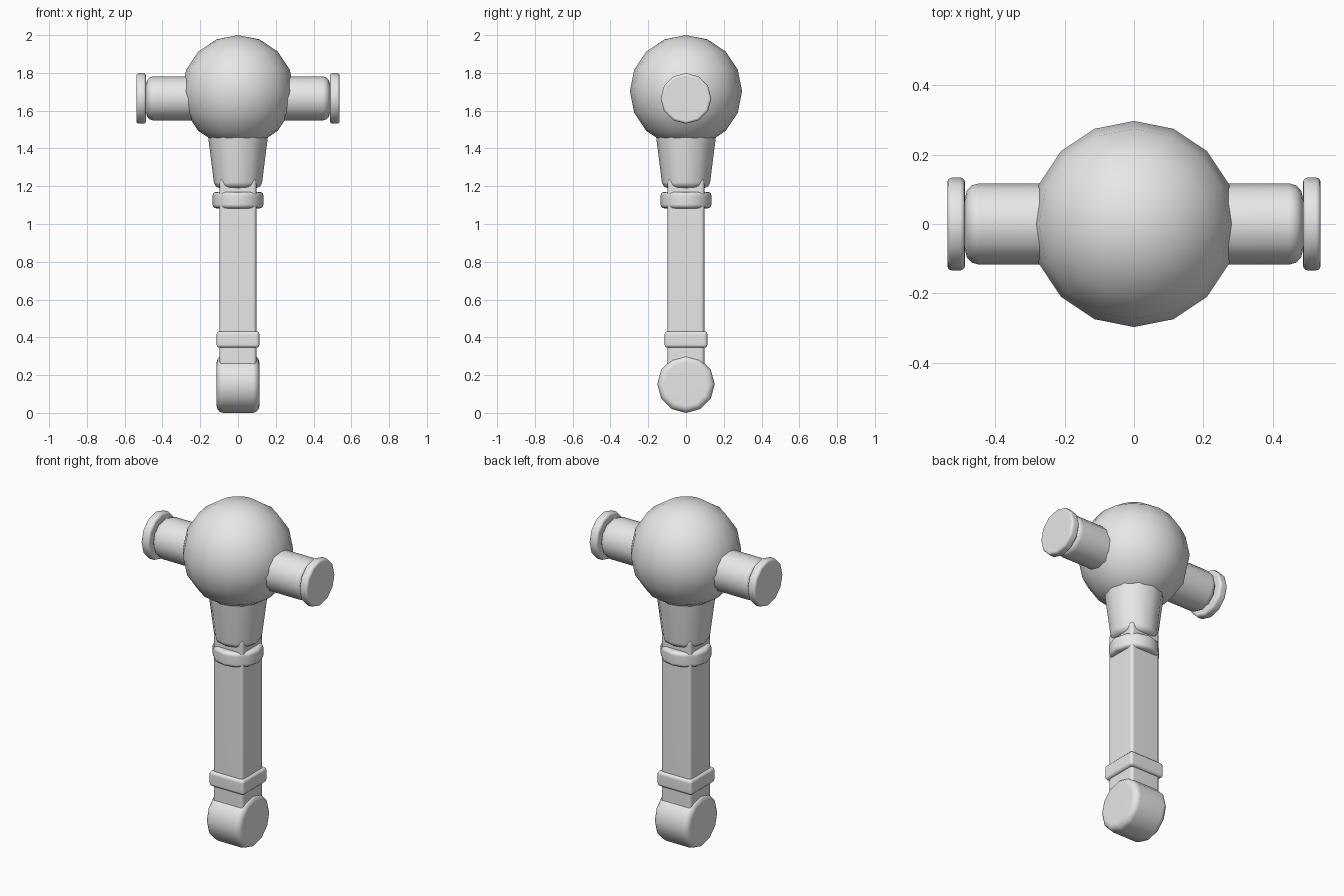
import bpy, bmesh
from math import radians
from mathutils import Matrix

if "Cube" in bpy.data.objects:
    bpy.data.objects.remove(bpy.data.objects["Cube"])

grey = bpy.data.materials.new("plain grey")
grey.use_nodes = True
grey.diffuse_color = (0.8, 0.8, 0.8, 1)
grey.node_tree.nodes["Principled BSDF"].inputs["Base Color"].default_value = (0.8, 0.8, 0.8, 1)


def finish(name, bm, bevel=0):
    """Turn a bmesh into a smooth, softly bevelled object."""
    for face in bm.faces:
        face.smooth = True
    mesh = bpy.data.meshes.new(name)
    bm.to_mesh(mesh)
    bm.free()
    mesh.materials.append(grey)
    obj = bpy.data.objects.new(name, mesh)
    bpy.context.collection.objects.link(obj)
    if bevel:
        mod = obj.modifiers.new("Soft edges", 'BEVEL')
        mod.width = bevel
        mod.segments = 3
        mod.limit_method = 'ANGLE'
        mod.angle_limit = radians(40)
        obj.modifiers.new("Flat caps", 'WEIGHTED_NORMAL')
    return obj


def upright(name, r_low, r_high, low, high, bevel):
    """Twelve-sided round part standing along z."""
    bm = bmesh.new()
    bmesh.ops.create_cone(bm, cap_ends=True, segments=12, radius1=r_low, radius2=r_high,
                          depth=high - low, matrix=Matrix.Translation((0, 0, (low + high) / 2)))
    return finish(name, bm, bevel)


def crosswise(name, radius, x0, x1, z, bevel):
    """Twelve-sided round part lying along x."""
    bm = bmesh.new()
    place = Matrix.Translation(((x0 + x1) / 2, 0, z)) @ Matrix.Rotation(radians(90), 4, 'Y')
    bmesh.ops.create_cone(bm, cap_ends=True, segments=12, radius1=radius, radius2=radius,
                          depth=abs(x1 - x0), matrix=place)
    return finish(name, bm, bevel)


def square(name, half, low, high, bevel):
    """Square bar along z."""
    bm = bmesh.new()
    size = Matrix.Diagonal((2 * half, 2 * half, high - low, 1))
    bmesh.ops.create_cube(bm, size=1, matrix=Matrix.Translation((0, 0, (low + high) / 2)) @ size)
    return finish(name, bm, bevel)


# Ball-shaped head
bm = bmesh.new()
bmesh.ops.create_uvsphere(bm, u_segments=16, v_segments=8, radius=0.297,
                          matrix=Matrix.Translation((0, 0, 1.703)))
finish("head_ball", bm)

# Striking arms with end discs on both sides
for side, s in (("left", 1), ("right", -1)):
    crosswise(side + "_arm", 0.117, s * 0.15, s * 0.487, 1.665, 0.04)
    crosswise(side + "_end_disc", 0.134, s * 0.487, s * 0.538, 1.665, 0.014)

# Neck, handle and collars
upright("neck", 0.124, 0.163, 1.19, 1.5, 0.03)
square("handle", 0.097, 0.2, 1.24, 0.018)
upright("upper_collar", 0.135, 0.135, 1.083, 1.17, 0.02)
square("lower_collar", 0.113, 0.345, 0.432, 0.017)

# Rounded pommel
crosswise("pommel", 0.152, -0.113, 0.113, 0.152, 0.035)
